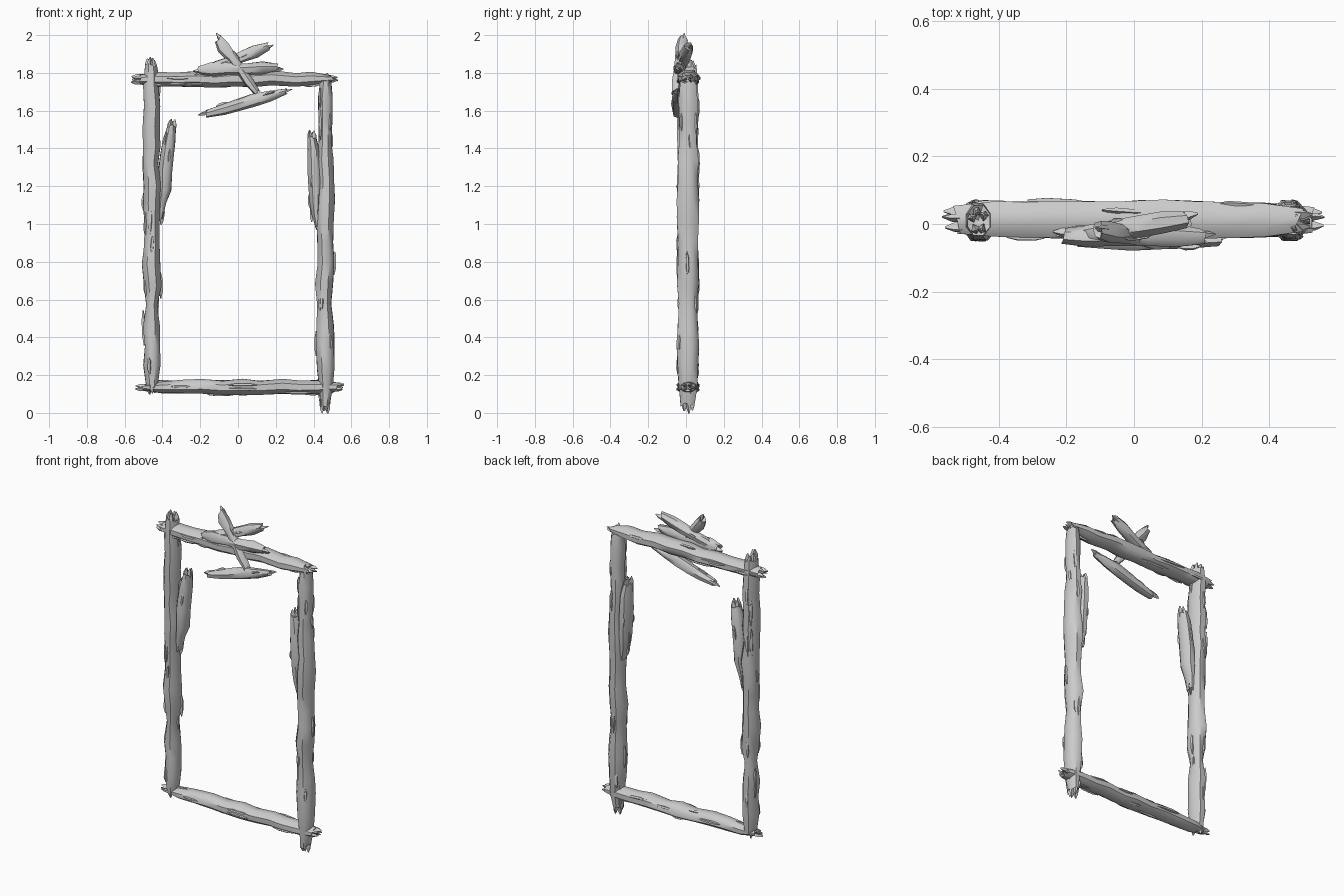
import bpy, bmesh, math, random
from mathutils import Vector

if "Cube" in bpy.data.objects:
    bpy.data.objects.remove(bpy.data.objects["Cube"], do_unlink=True)

rng = random.Random(7)
wood = bpy.data.materials.new("weathered grey wood")
wood.use_nodes = True
GREY = (0.6, 0.6, 0.6, 1)
wood.diffuse_color = GREY
wood.node_tree.nodes["Principled BSDF"].inputs["Base Color"].default_value = GREY


def frame(start, end):
    """Axis, sideways and depth directions of a log."""
    axis = (end - start).normalized()
    side = axis.cross(Vector((0, 1, 0))).normalized()
    return axis, side, side.cross(axis)


def skin(bm, rings, dip):
    """Join rings of points into a closed tube; dip hollows the end caps."""
    rows = [[bm.verts.new(p) for p in ring] for ring in rings]
    n = len(rows[0])
    for a, b in zip(rows, rows[1:]):
        for i in range(n):
            bm.faces.new((a[i], a[(i + 1) % n], b[(i + 1) % n], b[i]))
    for row, inner in ((rows[0], rows[1]), (rows[-1], rows[-2])):
        mid = sum((v.co for v in row), Vector()) / n
        toward = sum((v.co for v in inner), Vector()) / n - mid
        hub = bm.verts.new(mid + toward.normalized() * dip)
        for i in range(n):
            bm.faces.new((row[i], row[(i + 1) % n], hub))


def sliver(bm, mid, axis, out, length, width, thick):
    """Flat bark splinter tapering at both ends."""
    across = axis.cross(out).normalized()
    rings = []
    for t, s in ((-0.5, 0.25), (-0.2, 1), (0.25, 0.9), (0.5, 0.2)):
        c = mid + axis * length * t + across * rng.uniform(-0.2, 0.2) * width
        rings.append([c + across * width * s * u + out * thick * s * v
                      for u, v in ((-1, -1), (1, -1), (0.7, 1), (-0.6, 1))])
    skin(bm, rings, 0)


def log(name, start, end, widths, depth, sides=8, slivers=8, prongs=(3, 3), rough=0.06, wobble=0.006):
    """Gnarled log with evenly spaced half-widths, bark slivers and split ends."""
    start, end = Vector(start), Vector(end)
    axis, side, deep = frame(start, end)
    length = (end - start).length
    bm = bmesh.new()
    rings, centres, last = [], [], len(widths) - 1
    big = max(widths)
    for k, w in enumerate(widths):
        edge = k in (0, last)
        c = start.lerp(end, k / last)
        if not edge:
            c += side * rng.uniform(-wobble, wobble) + axis * rng.uniform(-0.15, 0.15) * length / last
        d = depth * (0.3 + 0.7 * w / big)
        ring = []
        for i in range(sides):
            a = (i + 0.5) * math.tau / sides
            r = 1.05 + rng.uniform(-rough, rough)
            p = c + side * math.cos(a) * w * r + deep * math.sin(a) * d * r
            if edge:
                p += axis * rng.uniform(0, 0.025) * (1 if k == 0 else -1)
            ring.append(p)
        rings.append(ring)
        centres.append((c, w, d))
    skin(bm, rings, min(widths[0], 0.02))
    # Bark slivers hugging the surface
    for j in range(slivers):
        k = rng.randrange(1, last)
        c, w, d = centres[k]
        a = rng.uniform(0, math.tau)
        out = side * math.cos(a) + deep * math.sin(a)
        p = c + side * math.cos(a) * w * 0.95 + deep * math.sin(a) * d * 0.95
        lean = (axis + (side + deep) * rng.uniform(-0.06, 0.06)).normalized()
        sliver(bm, p, lean, out, rng.uniform(0.08, 0.2) * min(1, length), 0.2 * big, 0.009)
    # Split prongs at the two ends
    for (c, w, d), sign, count in ((centres[0], -1, prongs[0]), (centres[-1], 1, prongs[1])):
        for j in range(count):
            a = (j + rng.random() * 0.5) * math.tau / count
            p = c + side * math.cos(a) * w * 0.6 + deep * math.sin(a) * d * 0.6
            out = side * math.cos(a) + deep * math.sin(a)
            sliver(bm, p - axis * sign * rng.uniform(0.015, 0.035), axis * sign, out, 0.1, w * 0.4, 0.012)
    bmesh.ops.recalc_face_normals(bm, faces=bm.faces)
    mesh = bpy.data.meshes.new(name)
    bm.to_mesh(mesh)
    bm.free()
    mesh.materials.append(wood)
    obj = bpy.data.objects.new(name, mesh)
    bpy.context.collection.objects.link(obj)
    bpy.ops.object.select_all(action="DESELECT")
    obj.select_set(True)
    bpy.context.view_layer.objects.active = obj
    bpy.ops.object.shade_smooth_by_angle(angle=math.radians(48))


# Upright posts
log("right_post", (-0.455, 0.01, 0.13), (-0.46, 0.01, 1.85),
    (0.032, 0.046, 0.042, 0.046, 0.03, 0.047, 0.05, 0.044, 0.04, 0.047, 0.05,
     0.043, 0.048, 0.046, 0.046, 0.042, 0.034), 0.06, slivers=16, prongs=(3, 5))
log("left_post", (0.46, 0.01, 0.03), (0.465, 0.01, 1.77),
    (0.026, 0.037, 0.046, 0.05, 0.046, 0.038, 0.05, 0.047, 0.042, 0.047, 0.05,
     0.042, 0.046, 0.034, 0.038, 0.04, 0.03), 0.06, slivers=16, prongs=(5, 3))

# Crossbeams
log("top_beam", (-0.535, 0.012, 1.765), (0.505, 0.012, 1.77),
    (0.027, 0.038, 0.04, 0.042, 0.04, 0.042, 0.045, 0.04, 0.037, 0.036, 0.018),
    0.06, slivers=12, prongs=(5, 3))
log("bottom_beam", (-0.51, 0.012, 0.135), (0.535, 0.012, 0.137),
    (0.015, 0.031, 0.036, 0.039, 0.037, 0.045, 0.038, 0.04, 0.038, 0.036, 0.024),
    0.058, slivers=12, prongs=(3, 5))

# Broken side branches
log("right_branch", (-0.41, 0.01, 1.02), (-0.35, 0.01, 1.53),
    (0.01, 0.022, 0.034, 0.038, 0.036, 0.034, 0.022), 0.05, slivers=6, prongs=(1, 4))
log("left_branch", (0.425, 0.01, 0.96), (0.39, 0.01, 1.47),
    (0.012, 0.024, 0.032, 0.036, 0.038, 0.034, 0.022), 0.05, slivers=6, prongs=(1, 4))

# Crossed twigs on the top beam
twigs = {
    "level_twig": ((-0.22, -0.035, 1.815), (0.215, -0.035, 1.83), (0.02, 0.036, 0.03, 0.032, 0.034, 0.02)),
    "rising_twig": ((-0.2, -0.04, 1.8), (0.17, 0.015, 1.945), (0.014, 0.026, 0.028, 0.03, 0.032, 0.02)),
    "falling_twig": ((-0.115, -0.015, 1.99), (0.105, -0.055, 1.69), (0.022, 0.034, 0.026, 0.024, 0.026, 0.016)),
    "lower_twig": ((-0.18, -0.045, 1.58), (0.265, -0.045, 1.705), (0.02, 0.03, 0.032, 0.034, 0.028, 0.014)),
}
for name, (start, end, widths) in twigs.items():
    log(name, start, end, widths, 0.032, sides=7, slivers=2, prongs=(1, 1), rough=0.1, wobble=0.003)
